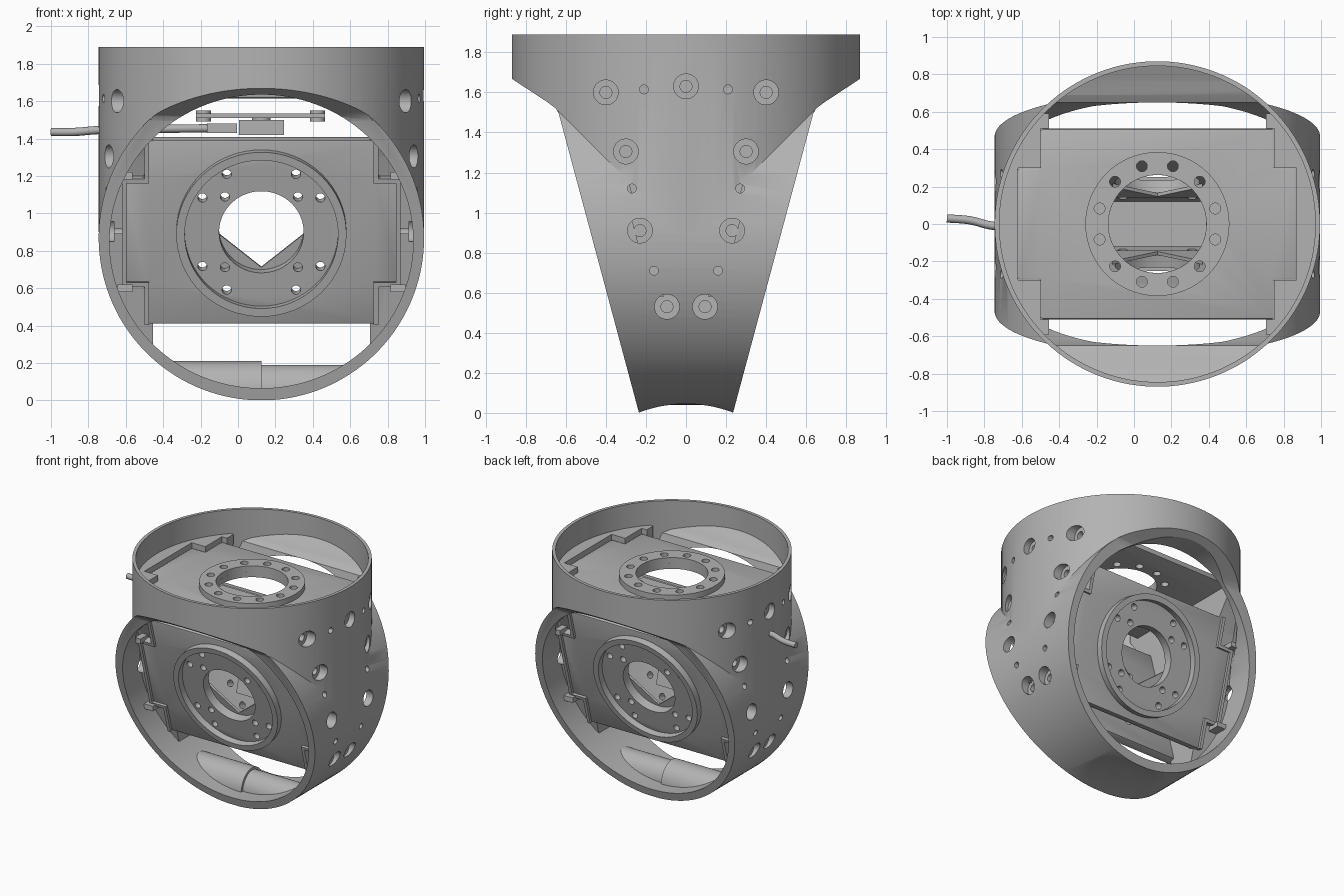
import bpy, bmesh
from math import sin, cos, pi, sqrt, radians
from mathutils import Matrix

if "Cube" in bpy.data.objects:
    bpy.data.objects.remove(bpy.data.objects["Cube"])

CX = 0.125      # body axis offset
R = 0.87        # outer radius of both crossing cylinders
grey = bpy.data.materials.new("plain grey")
grey.use_nodes = True
colour = (0.45, 0.45, 0.45, 1)
grey.diffuse_color = colour
grey.node_tree.nodes["Principled BSDF"].inputs["Base Color"].default_value = colour


def circle(u, v, r, n=32, rv=None):
    return [(u + r * cos(2 * pi * (i + .5) / n), v + (rv or r) * sin(2 * pi * (i + .5) / n)) for i in range(n)]


def prism(bm, pts, axis, a, b):
    """Extrude a 2D outline along an axis from a to b."""
    put = {"x": lambda u, v, d: (d, u, v), "y": lambda u, v, d: (u, d, v), "z": lambda u, v, d: (u, v, d)}[axis]
    low = [bm.verts.new(put(u, v, a)) for u, v in pts]
    high = [bm.verts.new(put(u, v, b)) for u, v in pts]
    faces = [bm.faces.new(low), bm.faces.new(high)]
    for i in range(len(pts)):
        j = (i + 1) % len(pts)
        faces.append(bm.faces.new((low[i], low[j], high[j], high[i])))
    bmesh.ops.recalc_face_normals(bm, faces=faces)


def ring(bm, r0, r1, z0, z1, n=64):
    """Flat annulus with thickness."""
    loops = [[bm.verts.new((r * cos(2 * pi * i / n), r * sin(2 * pi * i / n), z))
              for i in range(n)] for r, z in ((r0, z0), (r1, z0), (r1, z1), (r0, z1))]
    faces = []
    for k in range(4):
        p, q = loops[k], loops[(k + 1) % 4]
        faces += [bm.faces.new((p[i], p[(i + 1) % n], q[(i + 1) % n], q[i])) for i in range(n)]
    bmesh.ops.recalc_face_normals(bm, faces=faces)


def finish(name, bm):
    mesh = bpy.data.meshes.new(name)
    bm.to_mesh(mesh)
    bm.free()
    ob = bpy.data.objects.new(name, mesh)
    bpy.context.collection.objects.link(ob)
    ob.location = (CX, 0, 0)
    mesh.materials.append(grey)
    return ob


def solid(name, pts, axis, a, b):
    bm = bmesh.new()
    prism(bm, pts, axis, a, b)
    return finish(name, bm)


def boolean(ob, tool, operation):
    bpy.context.view_layer.update()
    mod = ob.modifiers.new("cut", "BOOLEAN")
    mod.operation, mod.object, mod.solver = operation, tool, "EXACT"
    bpy.context.view_layer.objects.active = ob
    bpy.ops.object.modifier_apply(modifier=mod.name)
    bpy.data.objects.remove(tool)


def mirrored(pts):
    return pts + [(-u, v) for u, v in reversed(pts)]


# Notched outline shared by the three panels
half = [(.625, -.51), (.625, -.3), (.745, -.3), (.745, .3), (.625, .3), (.625, .51)]
outline = half + [(-u, -v) for u, v in half]

# Outer shell: tapered horizontal drum joined to an upright drum with flared skirts
shell = solid("shell", circle(0, R, R, 128), "y", -1, 1)
boolean(shell, solid("taper", mirrored([(.232, -.01), (.72, 1.81)]), "x", -1, 1), "INTERSECT")
upright = solid("upright", circle(0, 0, R, 128), "z", .9, 1.89)
skirt = [(.46, .85), (.595, 1.36), (.63, 1.485), (.65, 1.52), (.69, 1.55), (.88, 1.675), (.88, 2)]
boolean(upright, solid("skirt", mirrored(skirt), "x", -1, 1), "INTERSECT")
boolean(shell, upright, "UNION")

# Hollow: horizontal tunnel plus upright bore, leaving solid side blocks behind the panels
hollow = solid("hollow", circle(0, .85, .812, 128, .785), "y", -1.2, 1.2)
bore = solid("bore", circle(0, 0, .845, 128), "z", .88, 2)
scoop = [(.3, .8), (.56, 1.4), (.63, 1.56), (.65, 1.635), (.69, 1.66), (.76, 1.685), (.86, 1.73), (.9, 2.1)]
boolean(bore, solid("bore_limit", mirrored(scoop), "x", -1, 1), "INTERSECT")
boolean(hollow, bore, "UNION")
bm = bmesh.new()
for s in (-1, 1):
    prism(bm, mirrored([(.02, 0), (.36, 1.3), (.5, 1.5), (.59, 1.62), (.59, 1.7)]), "x", s * .58, s * 1.1)
blocks = finish("blocks", bm)
boolean(blocks, solid("panel_recess", outline, "z", 1.655, 2), "DIFFERENCE")
boolean(hollow, blocks, "DIFFERENCE")
boolean(shell, hollow, "DIFFERENCE")
boolean(shell, solid("groove", circle(0, -.615, .66, 128), "x", -1, 1), "DIFFERENCE")

# Counterbored screw holes and dowel holes in both side walls
big = [(.4, 1.6), (0, 1.63), (.3, 1.305), (.23, .91), (.095, .53)]
small = [(.21, 1.615), (.27, 1.12), (.16, .71)]
for spots, r, depth in ((big, .062, .05), (big, .03, .1), (small, .022, .1)):
    holes = bmesh.new()
    for side in (-1, 1):
        for y0, z in spots:
            for y in {y0, -y0}:
                wall = sqrt(R * R - y * y) if z > R else sqrt(R * R - (z - R) ** 2)
                prism(holes, circle(y, z, r, 24), "x", side * (wall - depth), side * (wall + .1))
    boolean(shell, finish("holes", holes), "DIFFERENCE")


# Cover panels with a central opening and bolt holes
def panel(name, bore_r, bolts, thick, matrix):
    plate = solid(name, outline, "z", -thick, 0)
    cut = bmesh.new()
    prism(cut, circle(0, 0, bore_r, 64), "z", -.3, .3)
    for r, angle, size in bolts:
        prism(cut, circle(r * cos(angle), r * sin(angle), size, 16), "z", -.3, .3)
    bevel = plate.modifiers.new("soft corners", "BEVEL")
    bevel.width, bevel.segments = .012, 2
    bpy.context.view_layer.objects.active = plate
    bpy.ops.object.modifier_apply(modifier=bevel.name)
    boolean(plate, finish("openings", cut), "DIFFERENCE")
    plate.matrix_world = matrix


top = Matrix.Translation((CX, 0, 1.66))
top_bolts = [(.32, radians(15 + 30 * k), .029) for k in range(12)]
panel("top_panel", .262, top_bolts, .045, top)
bm = bmesh.new()
ring(bm, .262, .385, 0, .045)
flange = finish("top_flange", bm)
cut = bmesh.new()
for r, a, s in top_bolts:
    prism(cut, circle(r * cos(a), r * sin(a), s, 16), "z", -.1, .1)
boolean(flange, finish("flange_holes", cut), "DIFFERENCE")
flange.matrix_world = top

face_bolts = [(r, radians(a), .025) for r, b in ((.37, 60), (.368, 31), (.276, 45))
              for a in (b, 180 - b, 180 + b, -b)]
inset = [(.6, .51), (.6, .275), (.72, .275), (.72, -.275), (.6, -.275), (.6, -.51)]
for name, turn in (("front", 0), ("back", pi)):
    place = (Matrix.Translation((CX, 0, 0)) @ Matrix.Rotation(turn, 4, "Z") @
             Matrix.Translation((0, -.29, .9)) @ Matrix.Rotation(radians(105), 4, "X"))
    panel(name + "_panel", .226, face_bolts, .07, place)
    bm = bmesh.new()
    ring(bm, .41, .455, -.01, .05)
    finish(name + "_flange", bm).matrix_world = place
    # Low lips round both side tabs
    bm = bmesh.new()
    for s in (-1, 1):
        prism(bm, [(s * u, v) for u, v in half + inset], "z", -.07, .02)
    finish(name + "_lips", bm).matrix_world = place
    # V-shaped guard behind the opening
    bm = bmesh.new()
    for s in (-1, 1):
        prism(bm, [(0, -.215), (s * .24, -.02), (s * .24, -.24), (0, -.24)], "z", -.09, -.071)
    finish(name + "_guard", bm).matrix_world = place

# Small ribs between the panel tabs and the shell
bm = bmesh.new()
for s in (-1, 1):
    for t in (-1, 1):
        for z, reach in ((.6, .77), (1.2, .74)):
            y = .05 + .268 * z
            prism(bm, [(t * (y - .1), z - .02), (t * (y + .06), z - .02), (t * (y + .06), z + .02),
                       (t * (y - .1), z + .02)], "x", s * .69, s * reach)
finish("support_ribs", bm)

# Stepped floor bulge, trimmed to the drum
bulge = solid("floor_bulge", circle(0, .05, .14, 48, .16), "x", -.6, 0)
boolean(bulge, solid("bulge_low", circle(0, .05, .12, 48, .14), "x", -.01, .6), "UNION")
boolean(bulge, solid("trim", circle(0, R, .83, 128), "y", -1, 1), "INTERSECT")

# Small circuit board with posts and plug under the top panel
bm = bmesh.new()
for x0, x1, y0, y1, z0, z1 in ((-.35, .34, -.12, .12, 1.51, 1.535), (-.12, .12, -.12, .12, 1.42, 1.5),
                               (-.29, -.13, -.04, .04, 1.43, 1.48)):
    prism(bm, [(x0, y0), (x1, y0), (x1, y1), (x0, y1)], "z", z0, z1)
for x in (-.31, .3):
    prism(bm, circle(x, 0, .04, 20), "z", 1.49, 1.55)
prism(bm, circle(0, 0, .05, 20), "z", 1.49, 1.52)
finish("circuit_board", bm)

# Cable leaving through the right wall
curve = bpy.data.curves.new("cable_path", "CURVE")
curve.dimensions, curve.bevel_depth, curve.use_fill_caps = "3D", .022, True
path = [(-1, .03, 1.435), (-.88, .02, 1.435), (-.75, -.01, 1.445), (-.5, -.01, 1.45), (-.16, 0, 1.455)]
line = curve.splines.new("BEZIER")
line.bezier_points.add(len(path) - 1)
for point, co in zip(line.bezier_points, path):
    point.co = co
    point.handle_left_type = point.handle_right_type = "AUTO"
cable = bpy.data.objects.new("cable", curve)
bpy.context.collection.objects.link(cable)
curve.materials.append(grey)
bpy.context.view_layer.update()

# Smooth the curved surfaces and keep the edges crisp
bpy.ops.object.select_all(action="DESELECT")
for ob in bpy.context.scene.objects:
    if ob.type == "MESH" and ob.data.materials and ob.data.materials[0] == grey:
        ob.select_set(True)
        bpy.context.view_layer.objects.active = ob
bpy.ops.object.shade_smooth_by_angle(angle=radians(30))
